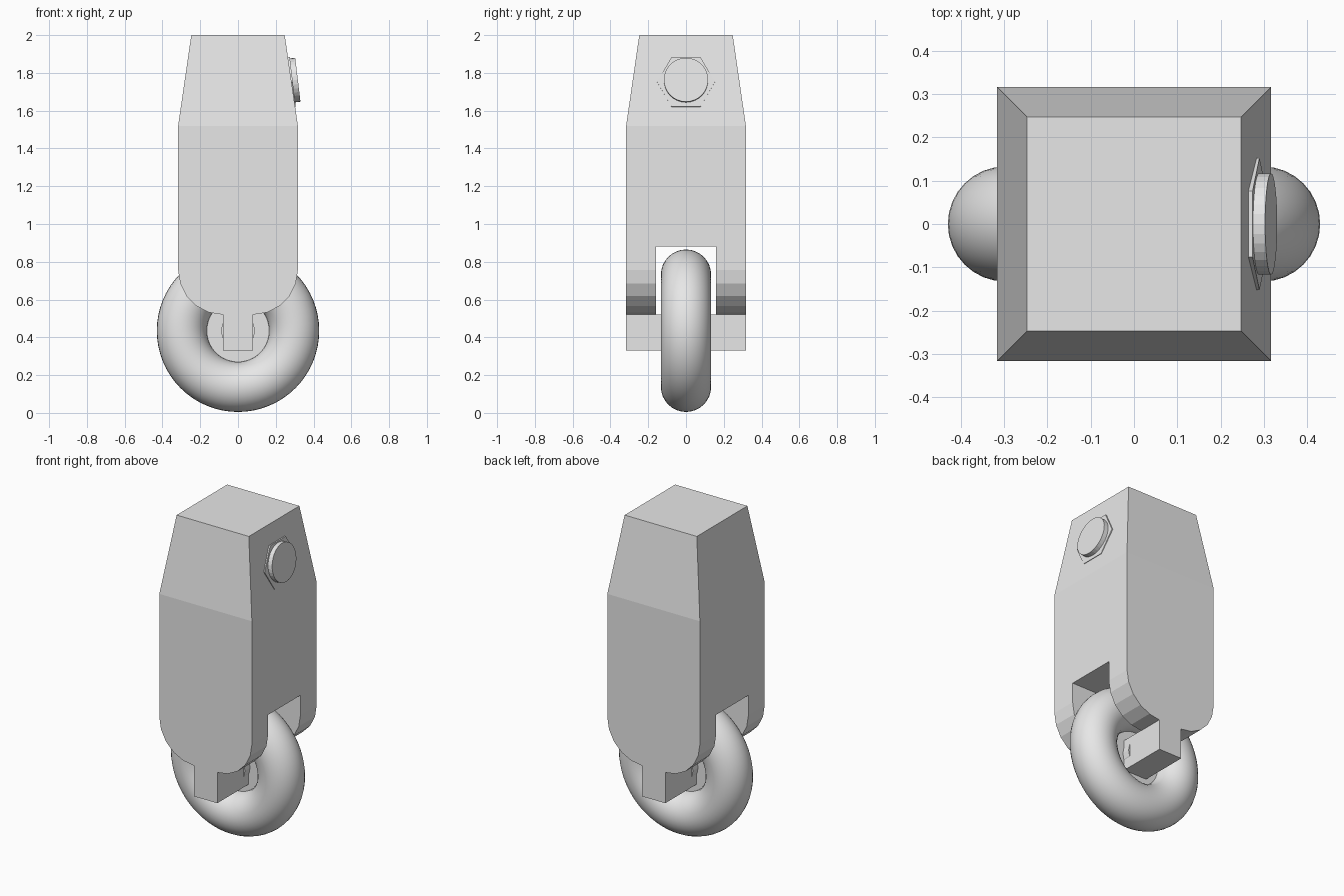
import bpy, bmesh, math
from mathutils import Matrix, Vector

if "Cube" in bpy.data.objects:
    bpy.data.objects.remove(bpy.data.objects["Cube"])

grey = bpy.data.materials.new("light grey")
grey.diffuse_color = (0.8, 0.8, 0.8, 1)
grey.use_nodes = True
grey.node_tree.nodes["Principled BSDF"].inputs["Base Color"].default_value = grey.diffuse_color


def add_object(name, bm):
    bmesh.ops.recalc_face_normals(bm, faces=bm.faces)
    me = bpy.data.meshes.new(name)
    bm.to_mesh(me)
    bm.free()
    me.materials.append(grey)
    ob = bpy.data.objects.new(name, me)
    bpy.context.collection.objects.link(ob)
    return ob


def box(name, lo, hi):
    lo, hi = Vector(lo), Vector(hi)
    bm = bmesh.new()
    m = Matrix.Translation((lo + hi) / 2) @ Matrix.Diagonal((*(hi - lo), 1))
    bmesh.ops.create_cube(bm, size=1, matrix=m)
    return add_object(name, bm)


def cylinder(name, r, depth, sides, matrix):
    bm = bmesh.new()
    bmesh.ops.create_cone(bm, cap_ends=True, segments=sides, radius1=r,
                          radius2=r, depth=depth, matrix=matrix)
    return add_object(name, bm)


# Housing: rounded-bottom profile pulled front to back, with a tapered top
W, R = 0.317, 0.237
right = [(W - R + R * math.cos(a), 0.757 - R * math.sin(a))
         for a in (math.pi / 2 * i / 5 for i in range(6))]
profile = [(W, 1.52)] + right + [(-x, z) for x, z in reversed(right)] + [(-W, 1.52)]
bm = bmesh.new()
face = bm.faces.new([bm.verts.new((x, -W, z)) for x, z in profile])
ext = bmesh.ops.extrude_face_region(bm, geom=[face], use_keep_orig=True)["geom"]
for v in ext:
    if isinstance(v, bmesh.types.BMVert):
        v.co.y = W
top = [f for f in bm.faces if all(abs(v.co.z - 1.52) < 1e-4 for v in f.verts)]
ext = bmesh.ops.extrude_face_region(bm, geom=top)["geom"]
bmesh.ops.delete(bm, geom=[f for f in top if f.is_valid], context='FACES')
for v in ext:
    if isinstance(v, bmesh.types.BMVert):
        v.co = (v.co.x * 0.78, v.co.y * 0.78, 2.0)
housing = add_object("housing", bm)

# Wheel slot through the housing
cutter = box("slot_cutter", (-1, -0.158, 0.2), (1, 0.158, 0.88))
cutter.hide_render = True
mod = housing.modifiers.new("slot", 'BOOLEAN')
mod.operation = 'DIFFERENCE'
mod.solver = 'EXACT'
mod.object = cutter
bpy.context.view_layer.objects.active = housing
bpy.ops.object.modifier_apply(modifier=mod.name)
bpy.data.objects.remove(cutter)

# Axle block and hub
box("axle_block", (-0.08, -W, 0.33), (0.08, W, 0.522))
along_y = Matrix.Translation((0, 0, 0.435)) @ Matrix.Rotation(math.pi / 2, 4, 'X')
cylinder("hub_disc", 0.175, 0.02, 32, along_y)
cylinder("hub_core", 0.09, 0.12, 16, along_y)

# Tyre
bpy.ops.mesh.primitive_torus_add(major_segments=64, minor_segments=32,
                                 major_radius=0.297, minor_radius=0.133,
                                 location=(0, 0, 0.435),
                                 rotation=(math.pi / 2, 0, 0))
tyre = bpy.context.object
tyre.name = "tyre"
tyre.data.materials.append(grey)
bpy.ops.object.shade_smooth_by_angle()

# Bolt on the sloping right side: round head over a six-sided nut
tilt = Matrix.Rotation(math.pi / 2 - 0.12, 4, 'Y')
cylinder("bolt_head", 0.117, 0.06, 32, Matrix.Translation((0.287, 0, 1.76)) @ tilt)
cylinder("bolt_nut", 0.153, 0.04, 6, Matrix.Translation((0.27, 0, 1.75)) @ tilt)
